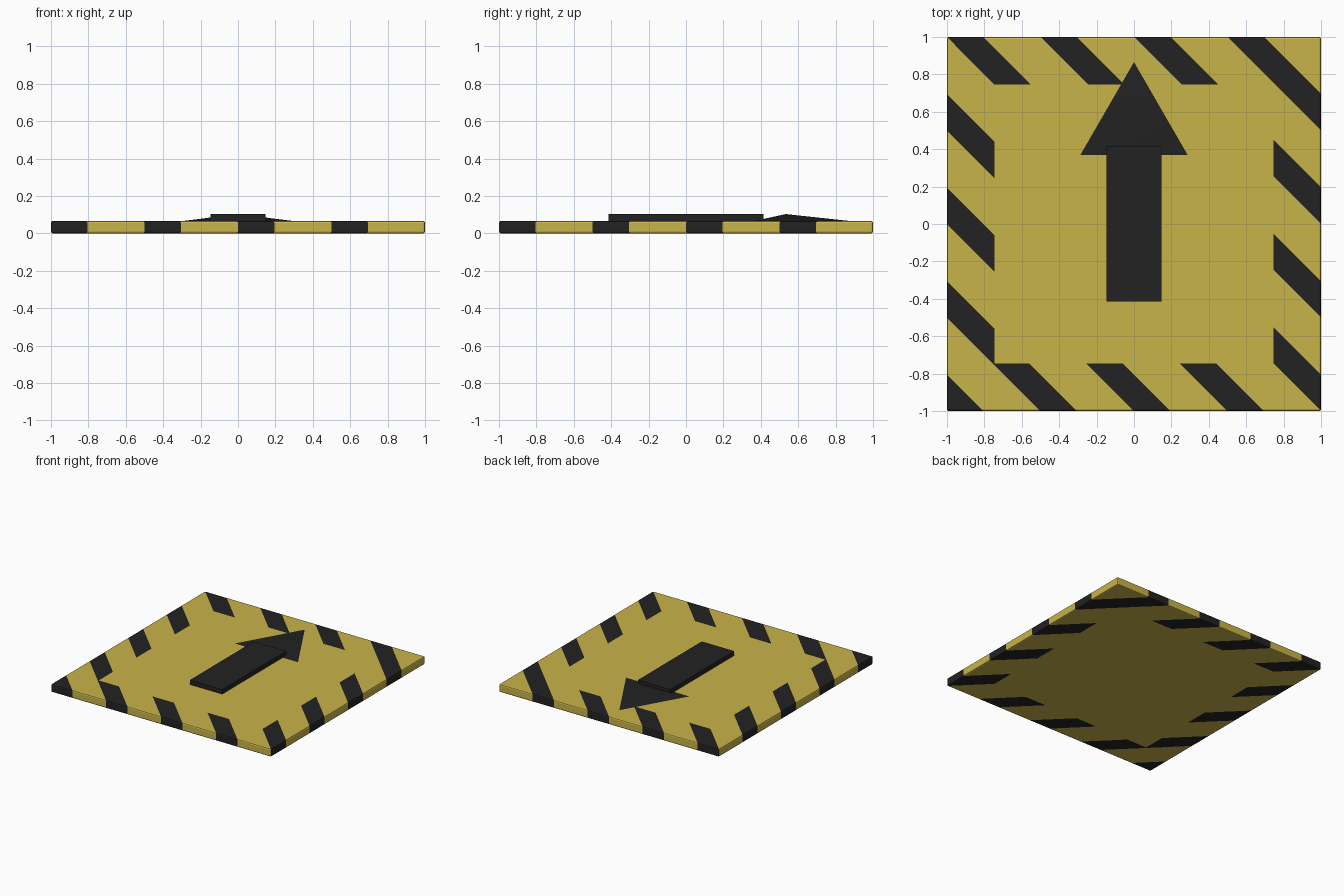
import bpy, bmesh, math
from mathutils import Vector, Matrix

if "Cube" in bpy.data.objects:
    bpy.data.objects.remove(bpy.data.objects["Cube"])


def material(name, rgb):
    m = bpy.data.materials.new(name)
    m.diffuse_color = (*rgb, 1)
    m.use_nodes = True
    m.node_tree.nodes["Principled BSDF"].inputs["Base Color"].default_value = m.diffuse_color
    return m


yellow = material("safety yellow", (0.584, 0.456, 0.068))
black = material("stripe black", (0.016, 0.016, 0.016))


def finish(name, bm, mats):
    bmesh.ops.recalc_face_normals(bm, faces=bm.faces)
    me = bpy.data.meshes.new(name)
    bm.to_mesh(me)
    bm.free()
    ob = bpy.data.objects.new(name, me)
    bpy.context.collection.objects.link(ob)
    for m in mats:
        me.materials.append(m)
    return ob


def box(lo, hi):
    bm = bmesh.new()
    lo, hi = Vector(lo), Vector(hi)
    mat = Matrix.Translation((lo + hi) / 2) @ Matrix.Diagonal((*(hi - lo), 1))
    bmesh.ops.create_cube(bm, size=1, matrix=mat)
    return bm


TOP = 0.066
BORDER = 0.745

# Floor plate with softened edges
bm = box((-1, -1, 0), (1, 1, TOP))
bmesh.ops.bevel(bm, geom=list(bm.edges), offset=0.01, segments=2,
                profile=0.5, affect='EDGES')


def cut(point, normal):
    bmesh.ops.bisect_plane(bm, geom=bm.verts[:] + bm.edges[:] + bm.faces[:],
                           plane_co=point, plane_no=normal, dist=1e-5)


# Cut the border frame and the diagonal hazard stripes into the surface
for s in (-BORDER, BORDER):
    cut((s, 0, 0), (1, 0, 0))
    cut((0, s, 0), (0, 1, 0))
for k in range(-4, 4):
    for c in (0.5 * k, 0.5 * k + 0.195):
        cut((c / 2, c / 2, 0), (1, 1, 0))
for f in bm.faces:
    p = f.calc_center_median()
    in_border = max(abs(p.x), abs(p.y)) > BORDER
    f.material_index = int(in_border and (p.x + p.y) % 0.5 < 0.195)
finish("floor_plate", bm, (yellow, black))

# Arrow shaft
finish("arrow_shaft", box((-0.147, -0.415, 0.05), (0.147, 0.415, 0.103)), (black,))

# Arrow head: shallow three-sided cone
bm = bmesh.new()
bmesh.ops.create_cone(bm, cap_ends=True, segments=3, radius1=0.332, radius2=0, depth=0.036)
# point the first corner towards +y
first = max(bm.verts, key=lambda v: v.co.xy.length).co
turn = math.pi / 2 - math.atan2(first.y, first.x)
bmesh.ops.transform(bm, verts=bm.verts, matrix=Matrix.Translation((0, 0.534, 0.085))
                    @ Matrix.Rotation(turn, 4, 'Z'))
bmesh.ops.remove_doubles(bm, verts=bm.verts, dist=1e-5)
head = finish("arrow_head", bm, (black,))
bpy.context.view_layer.objects.active = head
head.select_set(True)
bpy.ops.object.shade_smooth_by_angle(angle=math.radians(40))
# keep the underside cap crisp against the sloped faces
for e in head.data.edges:
    if all(head.data.vertices[v].co.z < 0.08 for v in e.vertices):
        e.use_edge_sharp = True
